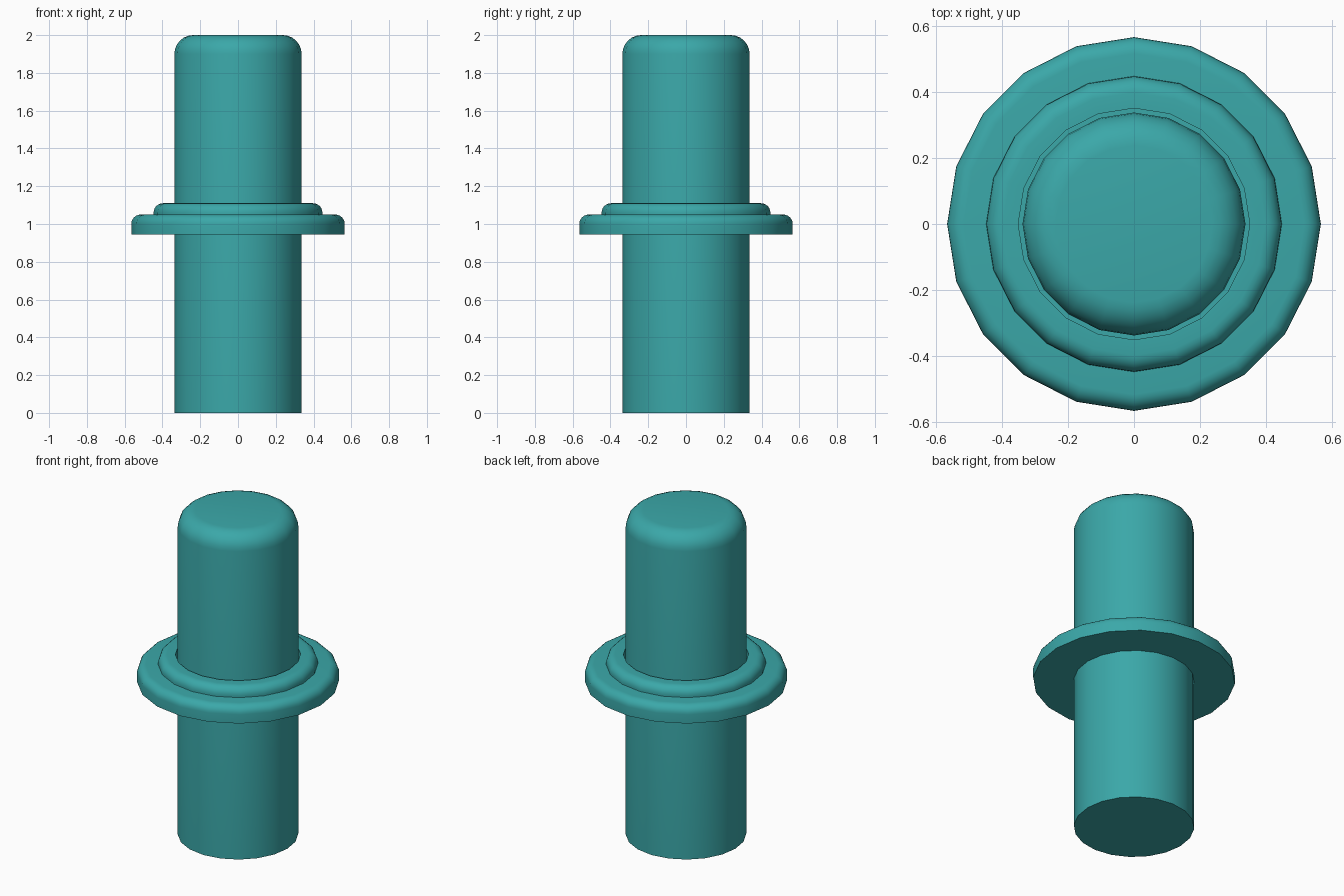
import bpy, bmesh, math

SIDES = 20

cube = bpy.data.objects.get("Cube")
if cube:
    bpy.data.objects.remove(cube, do_unlink=True)

# Single teal paint
teal = bpy.data.materials.new("teal")
teal.use_nodes = True
colour = (0.043, 0.39, 0.395, 1)
teal.diffuse_color = colour
teal.node_tree.nodes["Principled BSDF"].inputs["Base Color"].default_value = colour


def rounded_rim(radius, top, fillet, steps=6):
    """Quarter-circle profile from the side wall up to the flat top."""
    pts = []
    for i in range(steps + 1):
        a = math.pi / 2 * i / steps
        pts.append((radius - fillet + fillet * math.cos(a),
                    top - fillet + fillet * math.sin(a)))
    return pts


def lathe(name, profile, closed=False):
    """Revolve (radius, height) points; cap the ends unless closed."""
    bm = bmesh.new()
    rings = []
    for r, z in profile:
        ring = []
        for i in range(SIDES):
            a = math.tau * i / SIDES
            ring.append(bm.verts.new((r * math.cos(a), r * math.sin(a), z)))
        rings.append(ring)
    pairs = list(zip(rings, rings[1:]))
    if closed:
        pairs.append((rings[-1], rings[0]))
    for low, high in pairs:
        for i in range(SIDES):
            j = (i + 1) % SIDES
            bm.faces.new((low[i], low[j], high[j], high[i]))
    if not closed:
        bm.faces.new(rings[0][::-1])
        bm.faces.new(rings[-1])
    bmesh.ops.recalc_face_normals(bm, faces=bm.faces)
    mesh = bpy.data.meshes.new(name)
    bm.to_mesh(mesh)
    bm.free()
    mesh.materials.append(teal)
    obj = bpy.data.objects.new(name, mesh)
    bpy.context.collection.objects.link(obj)
    bpy.ops.object.select_all(action="DESELECT")
    obj.select_set(True)
    bpy.context.view_layer.objects.active = obj
    bpy.ops.object.shade_smooth_by_angle(angle=math.radians(35))
    return obj


# Round-topped pin
lathe("shaft", [(0.337, 0)] + rounded_rim(0.337, 2.0, 0.1))

# Wide flange around the middle
lathe("flange", [(0.33, 0.945), (0.565, 0.945)]
      + rounded_rim(0.565, 1.05, 0.05) + [(0.33, 1.05)], closed=True)

# Stepped collar with a narrow gap around the shaft
lathe("collar", [(0.35, 1.045), (0.447, 1.045)]
      + rounded_rim(0.447, 1.11, 0.05) + [(0.35, 1.11)], closed=True)
